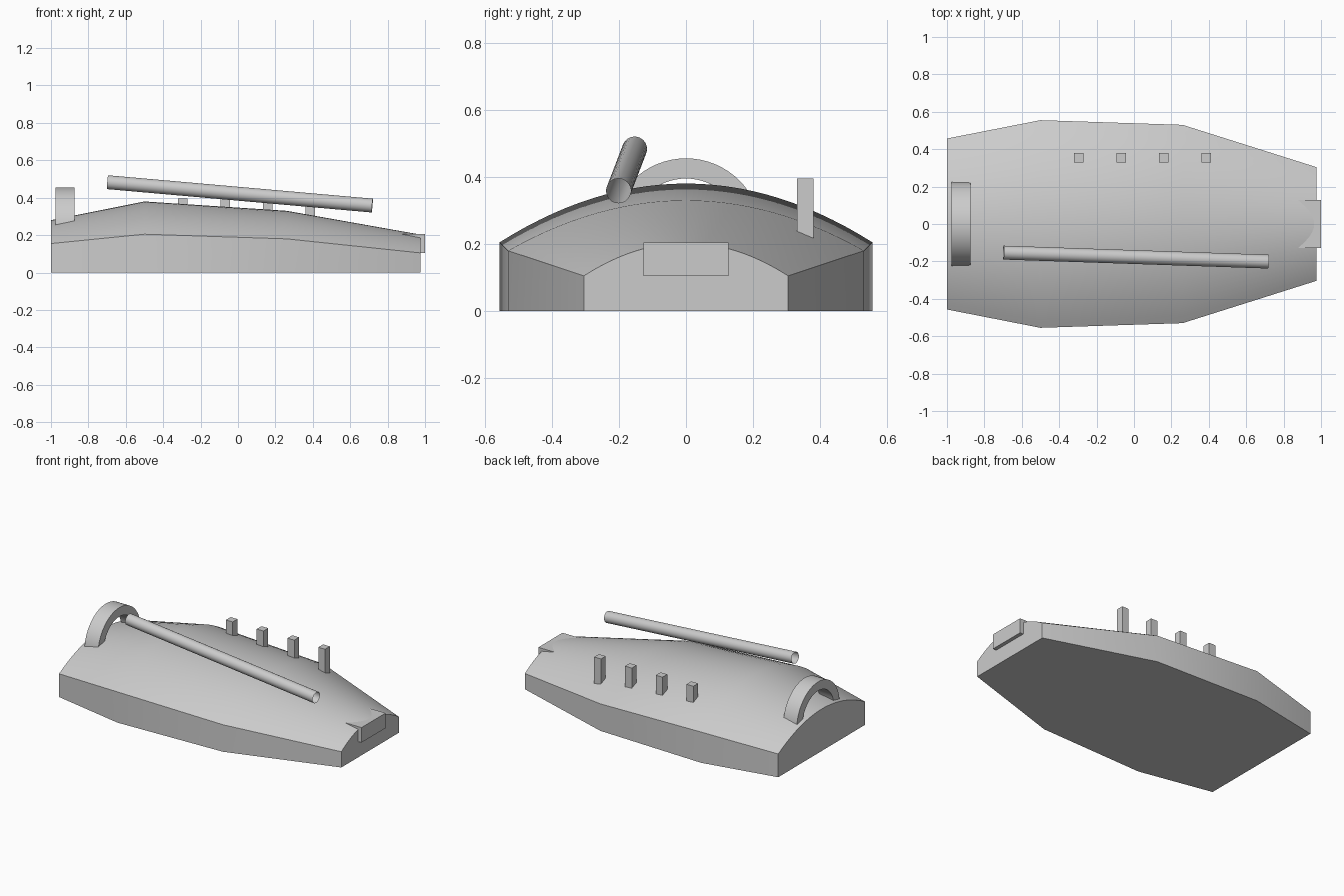
import bpy, bmesh, math
from mathutils import Vector

cube = bpy.data.objects.get("Cube")
if cube:
    bpy.data.objects.remove(cube, do_unlink=True)

grey = bpy.data.materials.new("plain grey")
grey.use_nodes = True
grey.diffuse_color = (0.6, 0.6, 0.6, 1)
grey.node_tree.nodes["Principled BSDF"].inputs["Base Color"].default_value = (0.6, 0.6, 0.6, 1)


def finish(name, bm, smooth=False):
    """Turn a bmesh into a named object with the shared material."""
    bmesh.ops.recalc_face_normals(bm, faces=bm.faces)
    mesh = bpy.data.meshes.new(name)
    bm.to_mesh(mesh)
    bm.free()
    mesh.materials.append(grey)
    obj = bpy.data.objects.new(name, mesh)
    bpy.context.collection.objects.link(obj)
    if smooth:
        bpy.ops.object.select_all(action="DESELECT")
        obj.select_set(True)
        bpy.context.view_layer.objects.active = obj
        bpy.ops.object.shade_smooth_by_angle(angle=math.radians(30))
    return obj


def loft(bm, rings, close_ends=True):
    """Bridge closed rings of points, capping the two ends if wanted."""
    loops = [[bm.verts.new(p) for p in ring] for ring in rings]
    count = len(loops[0])
    for a, b in zip(loops, loops[1:]):
        for i in range(count):
            j = (i + 1) % count
            bm.faces.new((a[i], a[j], b[j], b[i]))
    if close_ends:
        bm.faces.new(loops[0])
        bm.faces.new(loops[-1])


def box(name, x, y, z):
    """Box from three (low, high) ranges."""
    bm = bmesh.new()
    loft(bm, [[(px, y[0], z[0]), (px, y[1], z[0]), (px, y[1], z[1]), (px, y[0], z[1])] for px in x])
    return finish(name, bm)


# Hull: vertical sides, flat underside and an arched deck
# Each station holds x, half width, side height and crown height
stations = [(-1, 0.457, 0.155, 0.28), (-0.5, 0.555, 0.205, 0.38),
            (0.26, 0.53, 0.18, 0.33), (0.975, 0.304, 0.105, 0.203)]
steps = 28
rings = []
for x, half, side, crown in stations:
    ring = [(x, half, 0), (x, -half, 0)]
    for i in range(steps + 1):
        t = 2 * i / steps - 1
        ring.append((x, t * half, crown - (crown - side) * t * t))
    rings.append(ring)
bm = bmesh.new()
loft(bm, rings)
finish("hull", bm, True)

# End block set into the narrow end
box("end_block", (0.8, 1.0), (-0.127, 0.127), (0.105, 0.205))

# Row of square posts along the back of the deck
for i in range(4):
    x = -0.295 + i * 0.227
    box(f"post_{i + 1}", (x - 0.025, x + 0.025), (0.33, 0.38), (0.15, 0.395))

# Half-ring arch across the wide end
bm = bmesh.new()
rings = []
for i in range(33):
    a = math.pi * i / 32
    rings.append([(x, r * math.cos(a), 0.23 + r * math.sin(a))
                  for x, r in ((-0.975, 0.225), (-0.875, 0.225), (-0.875, 0.165), (-0.975, 0.165))])
loft(bm, rings)
finish("arch", bm, True)

# Long sloping open tube
start, end = Vector((-0.698, -0.153, 0.483)), Vector((0.718, -0.201, 0.358))
turn = (end - start).to_track_quat("Z", "Y")
bm = bmesh.new()
rings = [[p + turn @ Vector((0.037 * math.cos(k * math.tau / 32), 0.037 * math.sin(k * math.tau / 32), 0))
          for k in range(32)] for p in (start, end)]
loft(bm, rings, close_ends=False)
finish("tube", bm, True)
